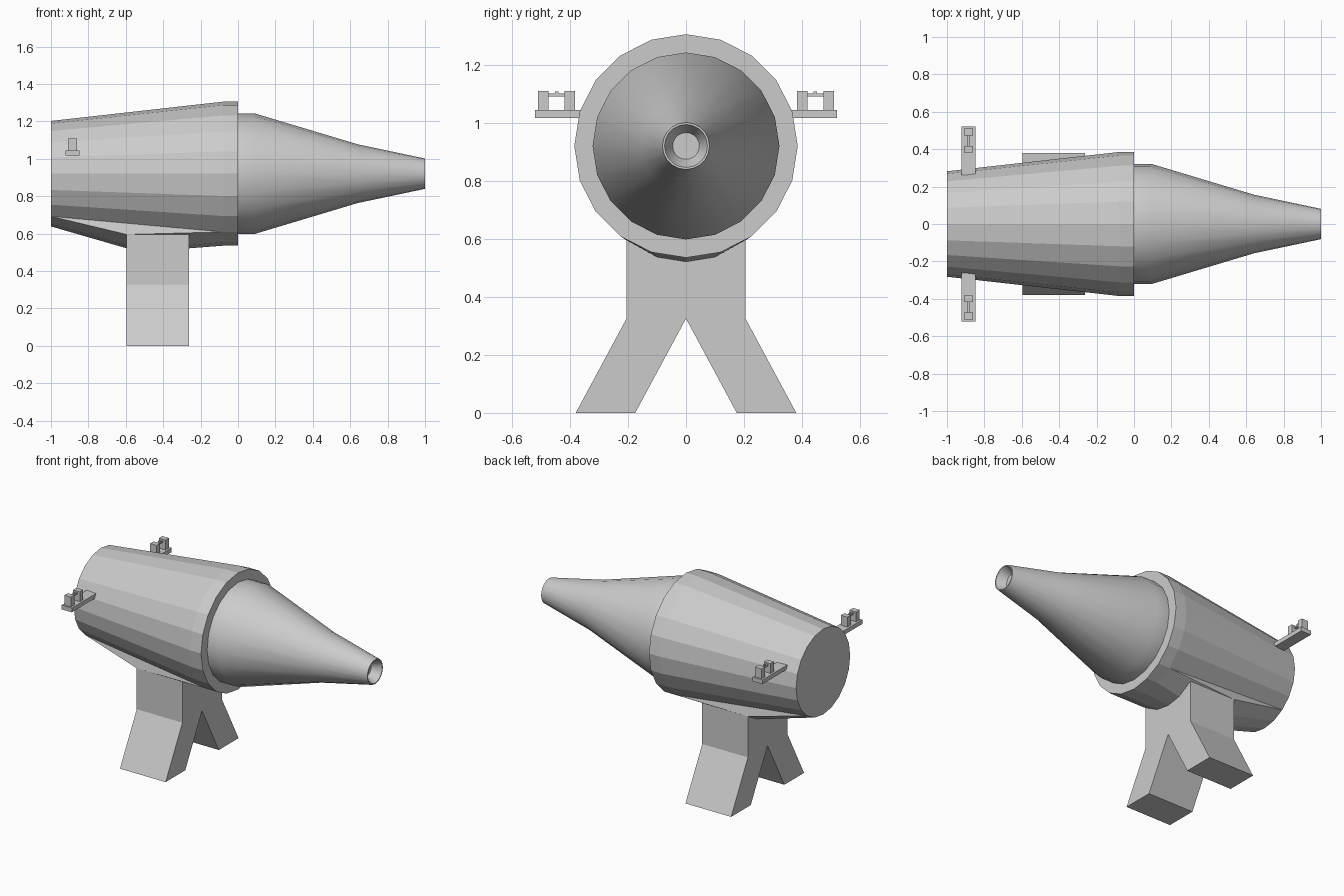
import bpy, bmesh, math
from mathutils import Vector

if "Cube" in bpy.data.objects:
    bpy.data.objects.remove(bpy.data.objects["Cube"])

AXIS_Z = 0.92   # height of the barrel axis
SIDES = 20


def make_object(name, bm):
    bmesh.ops.recalc_face_normals(bm, faces=bm.faces[:])
    mesh = bpy.data.meshes.new(name)
    bm.to_mesh(mesh)
    bm.free()
    obj = bpy.data.objects.new(name, mesh)
    bpy.context.collection.objects.link(obj)
    return obj


def ring_point(x, r, i):
    """Point i of a ring around the x axis, counted from the bottom."""
    a = 2 * math.pi * i / SIDES
    return Vector((x, r * math.sin(a), AXIS_Z - r * math.cos(a)))


def lathe(name, profile):
    """Closed turned shape along x from (x, radius) pairs, capped at both ends."""
    bm = bmesh.new()
    rings = [[bm.verts.new(ring_point(x, r, i)) for i in range(SIDES)] for x, r in profile]
    for a, b in zip(rings, rings[1:]):
        for i in range(SIDES):
            j = (i + 1) % SIDES
            bm.faces.new((a[i], a[j], b[j], b[i]))
    bm.faces.new(rings[0])
    bm.faces.new(rings[-1])
    return make_object(name, bm)


def add_box(bm, x0, x1, y0, y1, z0, z1):
    verts = bmesh.ops.create_cube(bm, size=1)["verts"]
    for v in verts:
        v.co = Vector((x1 if v.co.x > 0 else x0, y1 if v.co.y > 0 else y0,
                       z1 if v.co.z > 0 else z0))


# Faceted rear housing
lathe("housing", [(-1, 0.282), (-0.08, 0.385), (0, 0.385)])

# Smooth nozzle with a recessed mouth
nozzle = lathe("nozzle", [(0, 0.322), (0.09, 0.322), (0.64, 0.157), (1, 0.081),
                          (1, 0.074), (0.94, 0.046)])
bpy.context.view_layer.objects.active = nozzle
nozzle.select_set(True)
bpy.ops.object.shade_smooth_by_angle(angle=math.radians(30))

# Belly fairing that widens where the stand joins
bm = bmesh.new()
for x, r in ((-1, 0.282), (-0.08, 0.385)):
    for i in range(-2, 3):
        bm.verts.new(ring_point(x, r, i))
for x in (-0.595, -0.262):
    for y, z in ((-0.205, 0.595), (-0.1, 0.537), (0, 0.521), (0.1, 0.537), (0.205, 0.595)):
        bm.verts.new((x, y, z))
bmesh.ops.convex_hull(bm, input=bm.verts[:])
make_object("belly_fairing", bm)

# Stand with two splayed legs: side profile extruded along x
half = [(0.175, 0), (0.38, 0), (0.205, 0.325), (0.205, 0.595)]
outline = [(0, 0.325)] + half + [(-y, z) for y, z in reversed(half)]
bm = bmesh.new()
face = bm.faces.new([bm.verts.new((-0.595, y, z)) for y, z in outline])
ext = bmesh.ops.extrude_face_region(bm, geom=[face], use_keep_orig=True)["geom"]
bmesh.ops.translate(bm, vec=(0.333, 0, 0),
                    verts=[g for g in ext if isinstance(g, bmesh.types.BMVert)])
make_object("stand", bm)

# Sights: plate, two posts, crossbar and bead, mirrored to the other side
bm = bmesh.new()
add_box(bm, -0.922, -0.848, 0.262, 0.52, 1.016, 1.044)
add_box(bm, -0.909, -0.861, 0.383, 0.418, 1.044, 1.109)
add_box(bm, -0.909, -0.861, 0.474, 0.51, 1.044, 1.109)
add_box(bm, -0.892, -0.878, 0.418, 0.474, 1.09, 1.1)
add_box(bm, -0.892, -0.878, 0.44, 0.452, 1.1, 1.107)
sights = make_object("sights", bm)
mirror = sights.modifiers.new("mirror", "MIRROR")
mirror.use_axis = (False, True, False)
